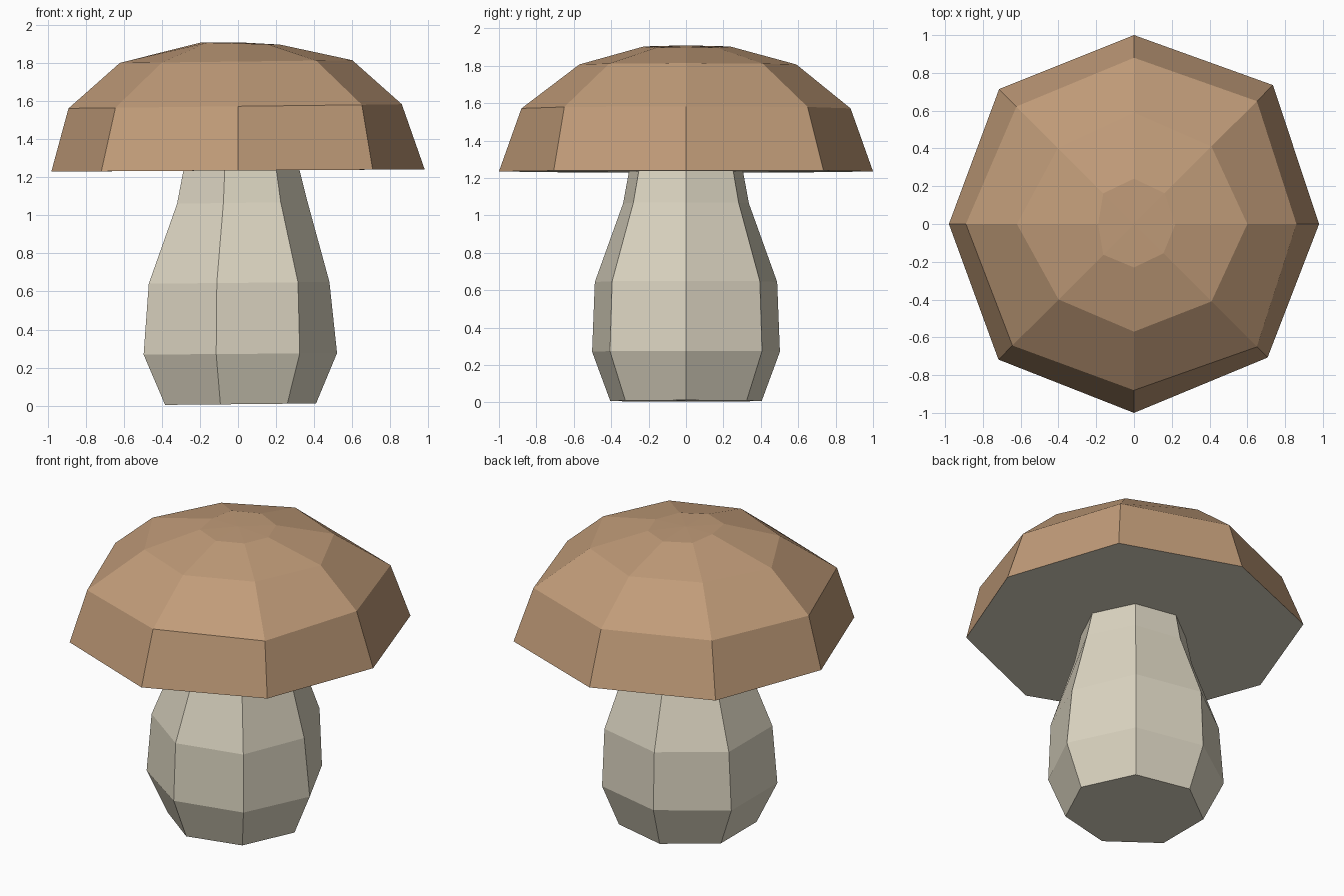
import bpy, bmesh
from math import sin, cos, tau

cube = bpy.data.objects.get("Cube")
if cube:
    bpy.data.objects.remove(cube, do_unlink=True)


def material(name, rgb):
    mat = bpy.data.materials.new(name)
    mat.use_nodes = True
    mat.diffuse_color = (*rgb, 1)
    mat.node_tree.nodes["Principled BSDF"].inputs["Base Color"].default_value = (*rgb, 1)
    return mat


brown = material("cap brown", (0.53, 0.33, 0.19))
cream = material("stem cream", (0.72, 0.67, 0.54))


def lofted(name, rings, mats, peak=None):
    """Stack rings of (height, tilt, radii) into a faceted closed body."""
    bm = bmesh.new()
    loops = []
    for z, tilt, radii in rings:
        n = len(radii)
        loop = []
        for i, r in enumerate(radii):
            a = tau * i / n
            loop.append(bm.verts.new((r * cos(a), r * sin(a), z + tilt * cos(a))))
        loops.append(loop)
    bm.faces.new(loops[0][::-1])
    for low, high in zip(loops, loops[1:]):
        for i in range(n):
            j = (i + 1) % n
            bm.faces.new((low[i], low[j], high[j], high[i]))
    if peak is None:
        bm.faces.new(loops[-1])
    else:
        tip = bm.verts.new((0, 0, peak))
        for i in range(n):
            bm.faces.new((loops[-1][i], loops[-1][(i + 1) % n], tip))
    bm.normal_update()
    # the flat underside takes the last material
    for f in bm.faces:
        f.material_index = len(mats) - 1 if f.normal.z < -0.9 else 0
    mesh = bpy.data.meshes.new(name)
    bm.to_mesh(mesh)
    bm.free()
    for m in mats:
        mesh.materials.append(m)
    obj = bpy.data.objects.new(name, mesh)
    bpy.context.collection.objects.link(obj)
    return obj


# Eight-sided cap with a slightly uneven, hand-cut outline and pale underside
lofted("mushroom_cap", [
    (1.235, 0.006, (.98, 1.04, 1, 1.01, .98, 1.015, 1, 1)),
    (1.572, 0.011, (.86, .92, .88, .88, .89, .91, .88, .92)),
    (1.807, 0.007, (.6, .58, .59, .57, .62, .565, .57, .58)),
    (1.902, -0.006, (.22, .23, .24, .23, .19, .23, .23, .22)),
], [brown, cream], peak=1.908)

# Seven-sided bulging stem, mirrored front to back
def stem_ring(z, tilt, right, front, side, left):
    return (z, tilt, (right, front, side, left, left, side, front))


lofted("mushroom_stem", [
    stem_ring(0.008, 0.004, .41, .415, .415, .425),
    stem_ring(0.272, 0.004, .52, .52, .515, .55),
    stem_ring(0.645, 0.005, .48, .505, .5, .52),
    stem_ring(1.065, 0.005, .365, .36, .345, .355),
    stem_ring(1.25, 0, .32, .32, .31, .315),
], [cream])
